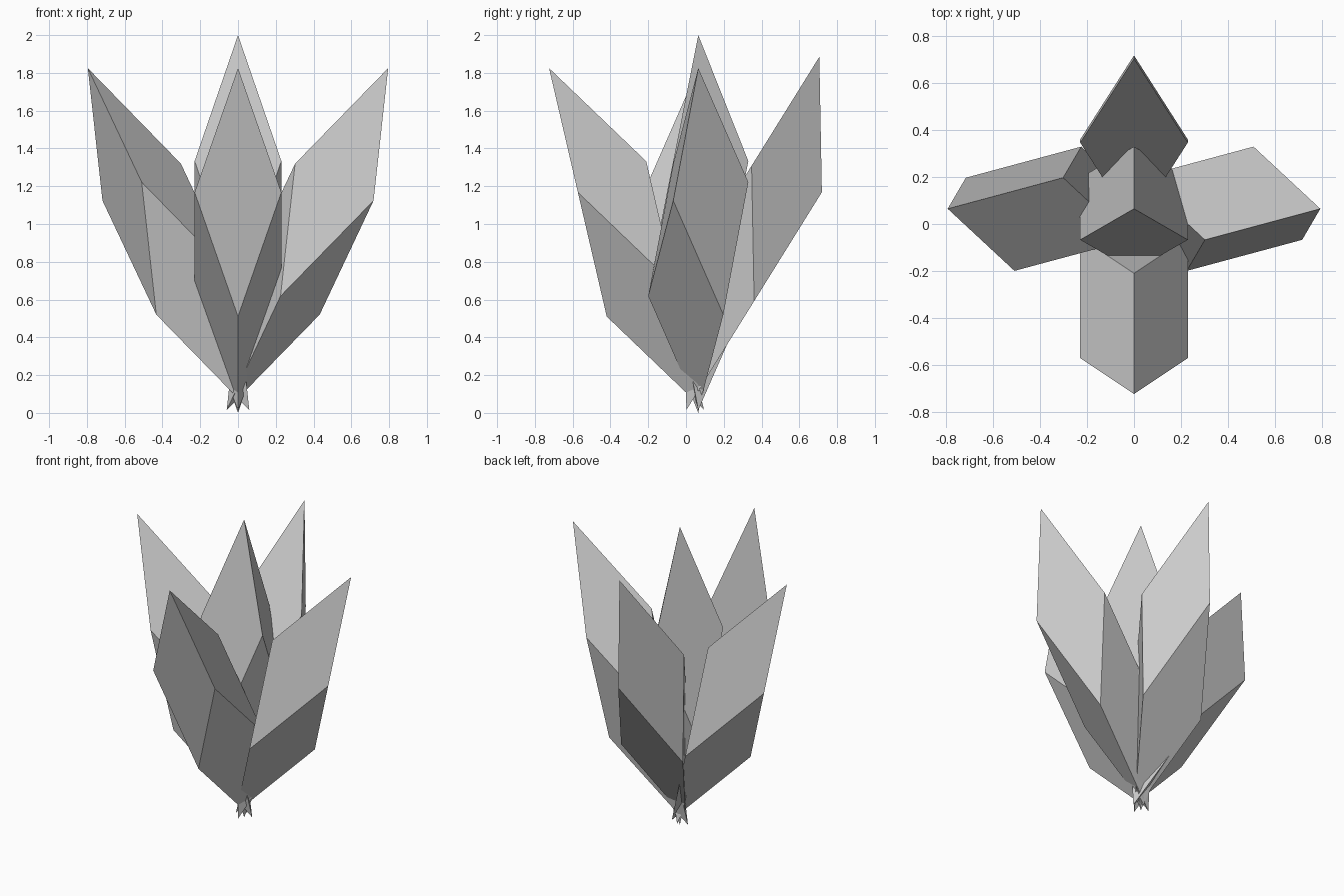
import bpy, bmesh
from math import radians, sin, cos
from mathutils import Matrix, Vector

if "Cube" in bpy.data.objects:
    bpy.data.objects.remove(bpy.data.objects["Cube"])

RADIUS = 0.265


def crystal(name, base, tip, twist=0):
    """Cube stretched along its body diagonal, running from base to tip."""
    base, tip = Vector(base), Vector(tip)
    axis = tip - base
    # the three edges leaving the base corner
    edges = []
    for k in range(3):
        a = radians(270 + 120 * k + twist)
        edges.append(Vector((RADIUS * cos(a), RADIUS * sin(a), axis.length / 3)))
    shear = Matrix(edges).transposed().to_4x4()
    lean = Vector((0, 0, 1)).rotation_difference(axis).to_matrix().to_4x4()

    bm = bmesh.new()
    bmesh.ops.create_cube(bm, size=1, matrix=Matrix.Translation((0.5, 0.5, 0.5)))
    bm.transform(Matrix.Translation(base) @ lean @ shear)
    bmesh.ops.recalc_face_normals(bm, faces=bm.faces)
    mesh = bpy.data.meshes.new(name)
    bm.to_mesh(mesh)
    bm.free()
    obj = bpy.data.objects.new(name, mesh)
    bpy.context.collection.objects.link(obj)


# upright middle crystal
crystal("centre_crystal", (0, 0.065, 0), (0, 0.065, 2.0))

# four leaning crystals, crossing near the ground
crystal("front_crystal", (0, 0.095, 0.017), (0, -0.725, 1.825))
crystal("back_crystal", (0, 0.002, 0.015), (0, 0.706, 1.885))
crystal("right_crystal", (-0.06, 0.065, 0.015), (0.795, 0.065, 1.825))
crystal("left_crystal", (0.06, 0.065, 0.015), (-0.795, 0.065, 1.825), twist=180)
